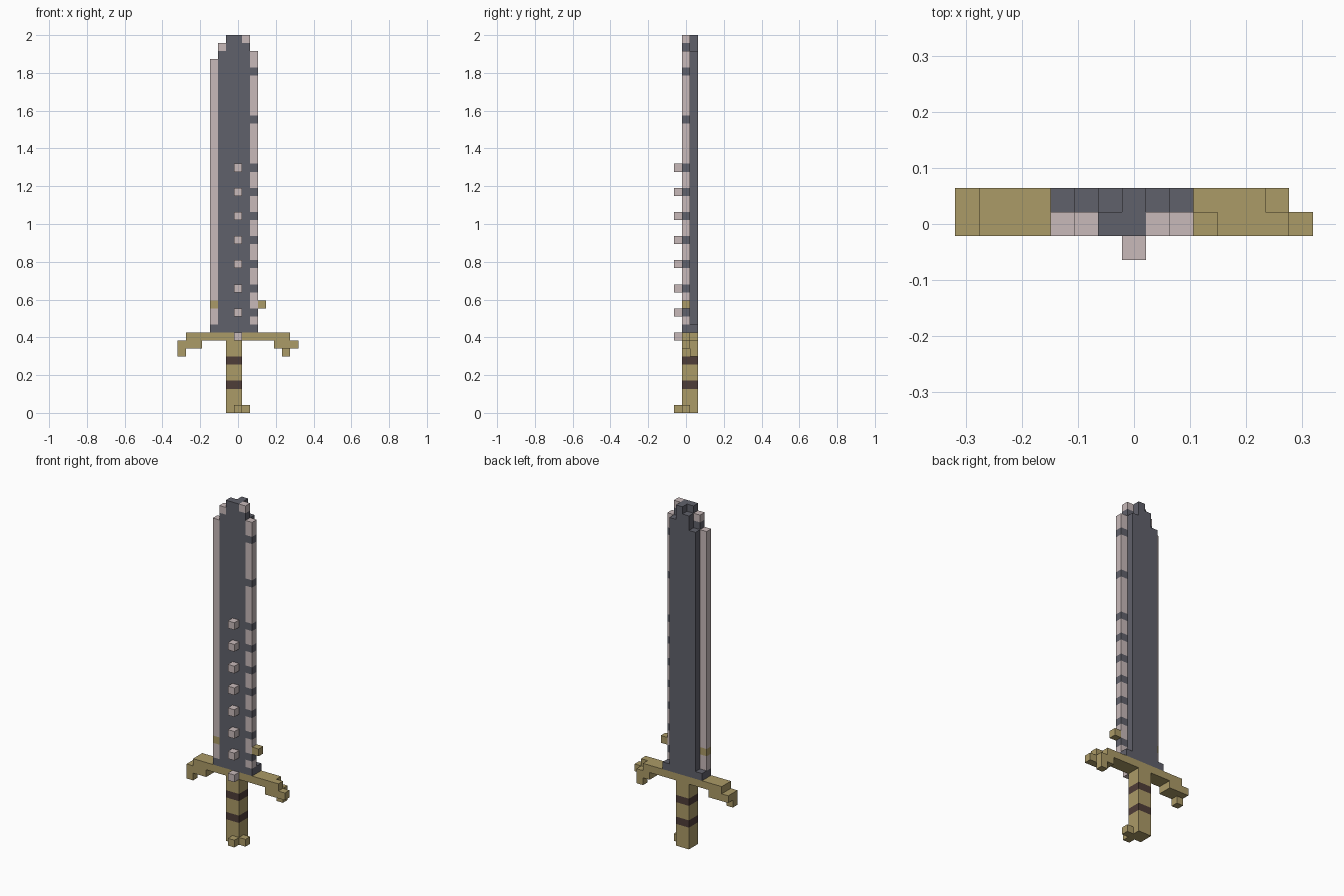
import bpy, bmesh
from mathutils import Vector

if "Cube" in bpy.data.objects:
    bpy.data.objects.remove(bpy.data.objects["Cube"])

U = 2 / 47                       # size of one block
ORIGIN = Vector((-7.5, -1.5, 0))  # the grid is 15 x 3 x 47 blocks


def material(name, rgb):
    m = bpy.data.materials.new(name)
    m.diffuse_color = (*rgb, 1)
    m.use_nodes = True
    m.node_tree.nodes["Principled BSDF"].inputs["Base Color"].default_value = m.diffuse_color
    return m


MATS = [material("dark steel", (0.118, 0.120, 0.146)),
        material("pale edge", (0.58, 0.49, 0.49)),
        material("old gold", (0.41, 0.325, 0.135)),
        material("brown wrap", (0.078, 0.047, 0.040))]
STEEL, PALE, GOLD, BROWN = range(4)


def fill(cells, mat, x, y, z):
    """Fill an inclusive block range; later fills repaint earlier ones."""
    for i in range(x[0], x[1] + 1):
        for j in range(y[0], y[1] + 1):
            for k in range(z[0], z[1] + 1):
                cells[i, j, k] = mat


def build(name, cells):
    """Skin the filled blocks with their outer faces and merge flat areas."""
    bm = bmesh.new()
    verts = {}

    def vert(p):
        key = tuple(round(c) for c in p)
        if key not in verts:
            verts[key] = bm.verts.new((Vector(key) + ORIGIN) * U)
        return verts[key]

    for cell, mat in cells.items():
        for axis in range(3):
            for side in (0, 1):
                n = list(cell)
                n[axis] += 2 * side - 1
                if tuple(n) in cells:
                    continue
                a, b = (axis + 1) % 3, (axis + 2) % 3
                ring = []
                for da, db in ((0, 0), (1, 0), (1, 1), (0, 1)):
                    p = list(cell)
                    p[axis] += side
                    p[a] += da
                    p[b] += db
                    ring.append(vert(p))
                face = bm.faces.new(ring if side else ring[::-1])
                face.material_index = mat
    bmesh.ops.dissolve_limit(bm, angle_limit=0.01, verts=bm.verts[:],
                             edges=bm.edges[:], delimit={'MATERIAL'})
    mesh = bpy.data.meshes.new(name)
    bm.to_mesh(mesh)
    bm.free()
    for m in MATS:
        mesh.materials.append(m)
    bpy.context.collection.objects.link(bpy.data.objects.new(name, mesh))


# Blade: front layer and back layer, with stepped tip
blade = {}
for i, front, back in ((5, 45, 43), (6, 46, 45), (7, 46, 46), (8, 46, 44)):
    fill(blade, STEEL, (i, i), (1, 1), (10, front))
    fill(blade, STEEL, (i, i), (2, 2), (10, back))
fill(blade, STEEL, (4, 9), (1, 2), (10, 10))
fill(blade, PALE, (5, 5), (1, 1), (45, 45))
fill(blade, PALE, (8, 8), (1, 1), (46, 46))
# Pale cutting edges, the right one notched with dark stripes
fill(blade, PALE, (4, 4), (1, 1), (11, 43))
fill(blade, GOLD, (4, 4), (1, 1), (13, 13))
fill(blade, PALE, (9, 9), (1, 1), (11, 44))
for k in (*range(12, 31, 3), 36, 42):
    fill(blade, STEEL, (9, 9), (1, 1), (k, k))
build("blade", blade)

# Gold spur on the right edge
spur = {}
fill(spur, GOLD, (10, 10), (1, 1), (13, 13))
build("blade_spur", spur)

# Row of studs down the front
studs = {}
for k in range(9, 31, 3):
    fill(studs, PALE, (7, 7), (0, 0), (k, k))
build("front_studs", studs)

# Crossguard with drooping ends
guard = {}
fill(guard, GOLD, (1, 12), (1, 2), (9, 9))
fill(guard, GOLD, (13, 13), (1, 1), (9, 9))
fill(guard, GOLD, (0, 2), (1, 2), (8, 8))
fill(guard, GOLD, (12, 13), (1, 2), (8, 8))
fill(guard, GOLD, (14, 14), (1, 1), (8, 8))
fill(guard, GOLD, (0, 0), (1, 1), (7, 7))
fill(guard, GOLD, (13, 13), (2, 2), (7, 7))
build("crossguard", guard)

# Grip with two brown bands
grip = {}
fill(grip, GOLD, (6, 7), (1, 2), (0, 8))
for k in (3, 6):
    fill(grip, BROWN, (6, 7), (1, 2), (k, k))
build("grip", grip)

# Pommel knobs
pommel = {}
fill(pommel, GOLD, (7, 7), (0, 0), (0, 0))
fill(pommel, GOLD, (8, 8), (1, 1), (0, 0))
build("pommel_knobs", pommel)
